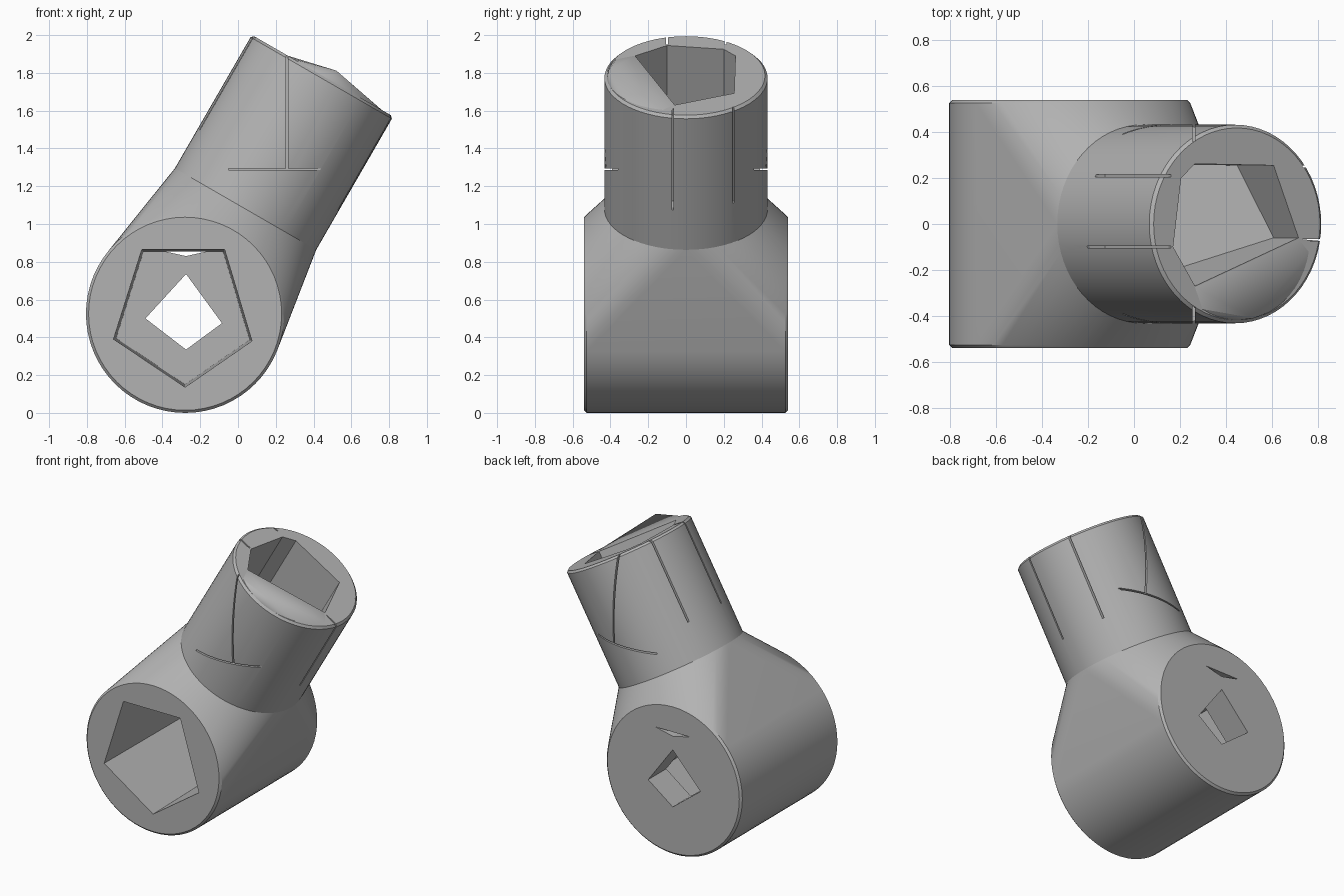
import bpy, bmesh
from math import sin, cos, pi, radians
from mathutils import Vector

cube = bpy.data.objects.get("Cube")
if cube:
    bpy.data.objects.remove(cube, do_unlink=True)

# One plain grey for the whole fitting
grey = bpy.data.materials.new("matte_grey")
grey.use_nodes = True
grey.diffuse_color = (0.45, 0.45, 0.45, 1)
grey.node_tree.nodes["Principled BSDF"].inputs["Base Color"].default_value = grey.diffuse_color

HUB = Vector((-0.28, 0, 0.525))      # hub centre, where both axes cross
TILT = radians(30)
AXIS = Vector((sin(TILT), 0, cos(TILT)))
ACROSS = Vector((cos(TILT), 0, -sin(TILT)))
R_HUB, HALF, R_ARM = 0.525, 0.54, 0.432
T_NECK, T_TOP = 0.64, 1.455


def arm(u, y, t):
    """Point in the frame of the tilted arm."""
    return HUB + ACROSS * u + Vector((0, y, 0)) + AXIS * t


def arm_ring(r, t, n=64):
    return [arm(r * cos(2 * pi * i / n), r * sin(2 * pi * i / n), t) for i in range(n)]


def hub_ring(r, y, n=64):
    return [HUB + Vector((r * cos(2 * pi * i / n), y, r * sin(2 * pi * i / n))) for i in range(n)]


def hull(name, points):
    """Convex solid around the points."""
    bm = bmesh.new()
    for p in points:
        bm.verts.new(p)
    res = bmesh.ops.convex_hull(bm, input=bm.verts)
    junk = {g for g in res["geom_interior"] + res["geom_unused"] if isinstance(g, bmesh.types.BMVert)}
    bmesh.ops.delete(bm, geom=list(junk), context='VERTS')
    bmesh.ops.dissolve_limit(bm, angle_limit=0.002, verts=bm.verts, edges=bm.edges)
    bmesh.ops.recalc_face_normals(bm, faces=bm.faces)
    me = bpy.data.meshes.new(name)
    bm.to_mesh(me)
    bm.free()
    me.materials.append(grey)
    ob = bpy.data.objects.new(name, me)
    bpy.context.collection.objects.link(ob)
    return ob


def box(frame, a, b, c):
    return [frame(x, y, z) for x in a for y in b for z in c]


def cut(target, name, points):
    """Subtract a convex cutter, then drop it."""
    cutter = hull(name, points)
    mod = target.modifiers.new(name, 'BOOLEAN')
    mod.operation, mod.solver, mod.object = 'DIFFERENCE', 'EXACT', cutter
    bpy.context.view_layer.objects.active = target
    bpy.ops.object.modifier_apply(modifier=name)
    bpy.data.objects.remove(cutter, do_unlink=True)


def smooth(ob):
    bpy.ops.object.select_all(action='DESELECT')
    ob.select_set(True)
    bpy.context.view_layer.objects.active = ob
    bpy.ops.object.shade_smooth_by_angle(angle=radians(25))


def world(x, y, z):
    return Vector((x, y, z))


# Hub barrel blended into the neck of the arm
E = 0.014
body = hull("hub_body",
            hub_ring(R_HUB - E, -HALF) + hub_ring(R_HUB, E - HALF) +
            hub_ring(R_HUB, HALF - E) + hub_ring(R_HUB - E, HALF) + arm_ring(R_ARM, T_NECK))

# Five-sided socket in the front, slightly tapered
pentagon = [(-0.23, 0.34), (0.21, 0.34), (0.355, -0.145), (0, -0.39), (-0.38, -0.135)]
cut(body, "socket_cutter",
    [HUB + Vector((x * s, y, z * s)) for x, z in pentagon for y, s in ((-0.6, 1.0), (0.34, 0.96))])

# Four-sided hole and thin slit through the back wall
diamond = [(0.005, 0.21), (0.195, -0.05), (0.005, -0.19), (-0.21, -0.025)]
slit = [(-0.13, 0.335), (0.14, 0.335), (0.005, 0.305)]
for name, shape in (("hole_cutter", diamond), ("slit_cutter", slit)):
    cut(body, name, [HUB + Vector((x, y, z)) for x, z in shape for y in (0.2, 0.7)])

# Tilted arm tube
tube = hull("arm_tube", arm_ring(R_ARM, T_NECK) + arm_ring(R_ARM, T_TOP - E) + arm_ring(R_ARM - E, T_TOP))

# Arm socket with a sloping floor
mouth = [(-0.32, -0.1), (-0.28, 0.2), (-0.21, 0.262), (0.185, 0.255), (0.31, -0.06), (-0.21, -0.27)]
cut(tube, "mouth_cutter",
    [arm(u, y, t) for u, y in mouth for t in (1.6, 0.99 + 0.8 * u)])

# Seams that split the tube wall into segments
W = 0.005
for side, y in ((1, -0.07), (1, 0.25), (-1, -0.1), (-1, 0.21)):
    u = sorted((side * 0.33, side * 0.5))
    cut(tube, "seam_cutter", box(arm, u, (y - W, y + W), (0.88, 1.6)))
for side in (1, -1):
    y = sorted((side * 0.36, side * 0.5))
    cut(tube, "seam_cutter", box(world, (0.255, 0.265), y, (1.29, 2.1)))
    cut(tube, "seam_cutter", box(world, (-0.05, 0.66), y, (1.285, 1.295)))

# Raised wedge on the front lip
start, end = radians(240), radians(350)
arc = [start + (end - start) * i / 16 for i in range(17)]
lip = hull("front_lip",
           [arm(0.42 * cos(a), 0.42 * sin(a), T_TOP - 0.01) for a in arc] +
           [arm(-0.21, -0.275, T_TOP), arm(0.31, -0.065, T_TOP), arm(0.05, -0.41, T_TOP + 0.06)])

for part in (body, tube, lip):
    smooth(part)
